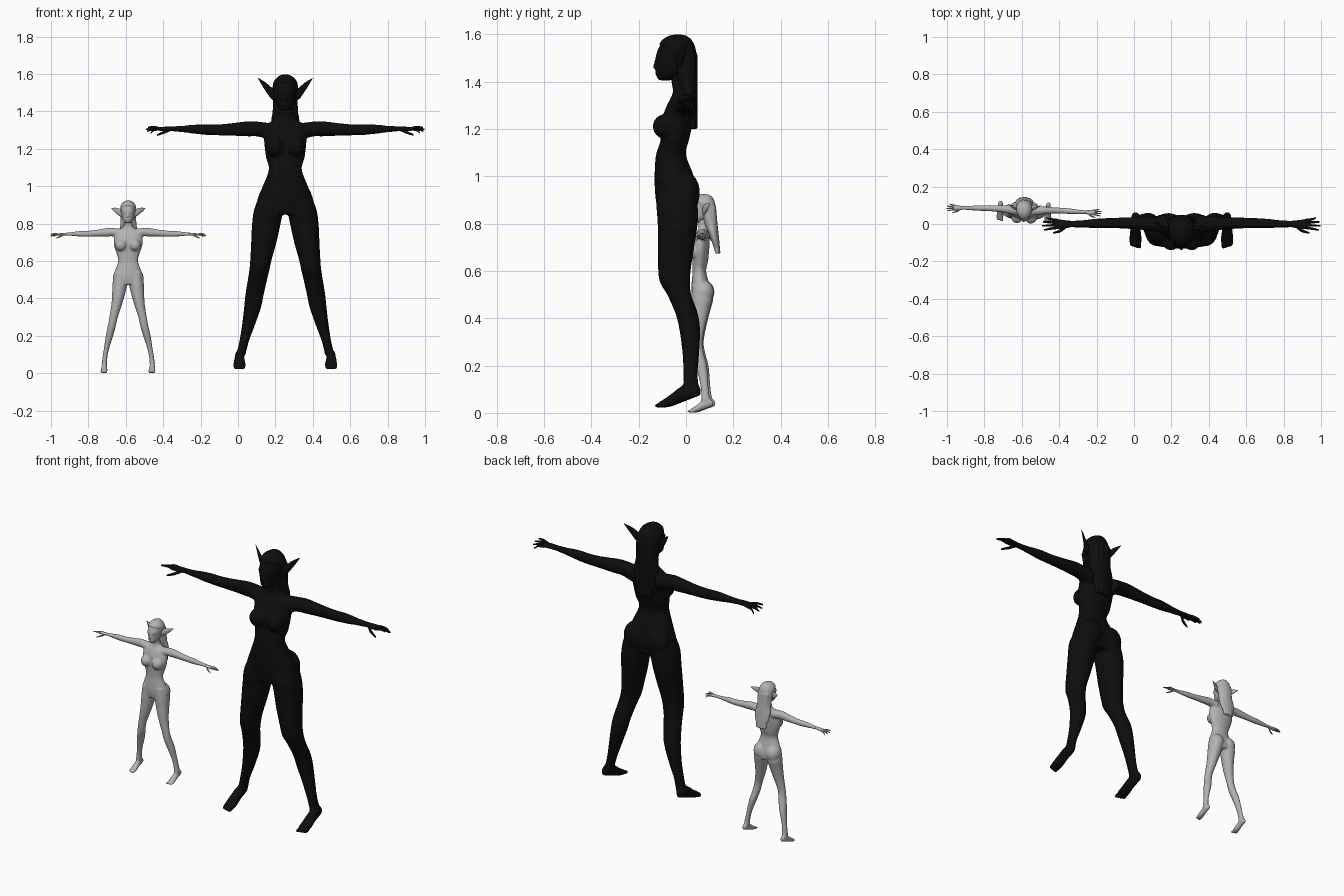
import bpy, bmesh, math
from mathutils import Vector, Matrix

cube = bpy.data.objects.get("Cube")
if cube:
    bpy.data.objects.remove(cube)


def material(name, value):
    mat = bpy.data.materials.new(name)
    mat.use_nodes = True
    colour = (value, value, value, 1)
    mat.diffuse_color = colour
    mat.node_tree.nodes["Principled BSDF"].inputs["Base Color"].default_value = colour
    return mat


def resample(rows, steps=4):
    """Smooth a list of equal-length rows with a Catmull-Rom spline."""
    rows = [Vector(r) for r in rows]
    padded = [rows[0]] + rows + [rows[-1]]
    out = []
    for a, b, c, d in zip(padded, padded[1:], padded[2:], padded[3:]):
        for i in range(steps):
            t = i / steps
            out.append(0.5 * (2 * b + (c - a) * t + (2 * a - 5 * b + 4 * c - d) * t * t
                              + (3 * b - a - 3 * c + d) * t ** 3))
    return out + [rows[-1]]


def tube(bm, rows, axis, sides=24):
    """Loft ellipses; each row is x, y, z and two radii across the axis."""
    rings = []
    for x, y, z, ra, rb in resample(rows):
        ring = []
        for i in range(sides):
            a = math.tau * i / sides
            u, v = ra * math.cos(a), rb * math.sin(a)
            offset = {"X": (0, u, v), "Y": (u, 0, v), "Z": (u, v, 0)}[axis]
            ring.append(bm.verts.new(Vector((x, y, z)) + Vector(offset)))
        rings.append(ring)
    for low, high in zip(rings, rings[1:]):
        for i in range(sides):
            j = (i + 1) % sides
            bm.faces.new((low[i], low[j], high[j], high[i]))
    bm.faces.new(rings[0])
    bm.faces.new(rings[-1])


def ball(bm, centre, radii):
    matrix = Matrix.Translation(centre) @ Matrix.Diagonal((*radii, 1))
    bmesh.ops.create_uvsphere(bm, u_segments=20, v_segments=12, radius=1, matrix=matrix)


def upright(side, rows):
    """Turn z, inner, outer, front, back rows into upright tube rows."""
    return [(side * (i + o) / 2, (f + b) / 2, z, (o - i) / 2, (b - f) / 2)
            for z, i, o, f, b in rows]


def finish(bm, name, fig, voxel=0):
    bmesh.ops.recalc_face_normals(bm, faces=bm.faces)
    for face in bm.faces:
        face.smooth = True
    mesh = bpy.data.meshes.new(name)
    bm.to_mesh(mesh)
    bm.free()
    mesh.materials.append(fig["material"])
    obj = bpy.data.objects.new(fig["name"] + "_" + name, mesh)
    bpy.context.collection.objects.link(obj)
    obj.location = fig["place"]
    obj.rotation_euler.z = fig["turn"]
    if voxel:
        # Fuse overlapping shapes into one soft skin
        fuse = obj.modifiers.new("fuse", "REMESH")
        fuse.mode = "VOXEL"
        fuse.voxel_size = voxel
        fuse.use_smooth_shade = True
        soften = obj.modifiers.new("soften", "SMOOTH")
        soften.factor = 0.5
        soften.iterations = 4


def build_body(fig):
    bm = bmesh.new()
    k = fig["limb"]
    tube(bm, upright(1, [(z, -w, w, f, b) for z, w, f, b in fig["torso"]]), "Z", 32)
    for s in (-1, 1):
        tube(bm, upright(s, fig["leg"]), "Z")
        # Soft chest and hip forms
        for (x, y, z), radii in fig["forms"]:
            ball(bm, (s * x, y, z), radii)

        # Arm
        def arm_point(x, y, z):
            return s * k * x, k * y, fig["arm_z"] + k * z - fig["arm_drop"] * x
        arm = [(.08, 0, -.01, .05, .045), (.15, 0, .004, .042, .04), (.2, .003, .005, .036, .041),
               (.3, .005, .001, .03, .033), (.38, .005, -.001, .028, .029),
               (.45, .003, .002, .026, .028), (.55, 0, .004, .019, .018), (.61, 0, .005, .018, .014)]
        tube(bm, [(*arm_point(x, y, z), k * a, k * b) for x, y, z, a, b in arm], "X")

        # Raised heel foot with toes
        def foot_point(x, y, z):
            return s * (fig["foot_x"] + k * x), k * y + fig["foot_y"], fig["floor"] + k * z
        foot = [(0, .062, .068, .012, .016), (0, .04, .075, .023, .03), (0, -.015, .06, .026, .036),
                (0, -.065, .032, .033, .026), (0, -.1, .018, .034, .016), (0, -.115, .014, .03, .011)]
        tube(bm, [(*foot_point(x, y, z), k * a, k * b) for x, y, z, a, b in foot], "Y")
        for i in range(5):
            ball(bm, foot_point(-.026 + .013 * i, -.118 + .004 * i, .011),
                 (.0075 * k, .02 * k, .01 * k))
    finish(bm, "body", fig, .0085 * k)


def build_hands(fig):
    k = fig["limb"]
    for s, label in ((1, "left"), (-1, "right")):
        bm = bmesh.new()

        def point(x, y, z):
            return s * k * x, k * y, fig["arm_z"] + k * z - fig["arm_drop"] * x
        palm = [(.59, 0, .005, .017, .013), (.63, -.002, .005, .023, .012), (.67, 0, .004, .027, .01),
                (.68, 0, .004, .024, .007)]
        tube(bm, [(*point(x, y, z), k * a, k * b) for x, y, z, a, b in palm], "X", 16)
        # Four spread fingers and a thumb
        for i in range(4):
            y, tip = -.02 + .0135 * i, (.735, .745, .74, .72)[i]
            rise = .012 - .01 * i
            rows = [(.665, y, .004, .0075, .008), (.7, y * 1.25, .008 + rise / 2, .0065, .007),
                    (tip, y * 1.6, rise, .004, .004)]
            tube(bm, [(*point(x, v, z), k * a, k * b) for x, v, z, a, b in rows], "X", 10)
        thumb = [(.615, -.012, .002, .01, .01), (.645, -.035, -.012, .009, .009),
                 (.685, -.048, -.028, .004, .005)]
        tube(bm, [(*point(x, y, z), k * a, k * b) for x, y, z, a, b in thumb], "X", 10)
        finish(bm, label + "_hand", fig)


def build_head(fig):
    k, shift, crown = fig["head"], fig["head_y"], fig["crown"]

    def point(x, y, depth):
        return k * x, k * y + shift, crown - k * depth

    def column(bm, rows, sway=0):
        tube(bm, [(*point(0, (f + b) / 2 + sway * max(0, d - .1), d), k * w, k * (b - f) / 2)
                  for d, w, f, b in rows], "Z", 32)

    # Skull and face
    bm = bmesh.new()
    column(bm, [(.006, .015, -.055, -.015), (.03, .05, -.1, .02), (.08, .059, -.125, .035),
                (.115, .057, -.126, .03), (.15, .049, -.126, .01), (.175, .036, -.125, -.03),
                (.193, .016, -.115, -.06)])
    nose = [(.095, .005, .006), (.12, .009, .011), (.137, .013, .017), (.146, .009, .007)]
    tube(bm, [(*point(0, -.124, d), k * w, k * r) for d, w, r in nose], "Z", 12)
    for depth, width in ((.158, .018), (.166, .014)):
        ball(bm, point(0, -.121, depth), (k * width, k * .01, k * .005))
    for s in (-1, 1):
        ball(bm, point(s * .025, -.112, .106), (k * .014, k * .01, k * .007))
        ball(bm, point(s * .026, -.112, .09), (k * .019, k * .012, k * .005))
    finish(bm, "head", fig, .006 * k)

    # Long hair down the back
    bm = bmesh.new()
    sway = fig["sway"]
    column(bm, [(0, .014, -.06, -.01), (.012, .04, -.088, .015), (.04, .063, -.113, .035),
                (.075, .069, -.09, .043), (.13, .067, -.055, .043), (.2, .069, -.04, .045),
                (.26, .078, -.02, .047), (.33, .068, 0, .047), (.4, .035, .015, .04)], sway)
    for x in (-.04, -.014, .014, .04):
        back = .036 - 6 * x * x
        locks = [(d, back + sway * max(0, d - .1)) for d in (.08, .16, .25, .33, .4)]
        tube(bm, [(*point(x, y, d), k * .015, k * .014) for d, y in locks], "Z", 12)
    finish(bm, "hair", fig, .008 * k)

    # Long pointed ears
    for s, label in ((1, "left"), (-1, "right")):
        bm = bmesh.new()
        tip = fig["ear_tip"]
        rows = [(.05, -.035, .115, .008, .026), (.075, -.025, .1, .012, .031),
                (.11, -.008, (tip + .1) / 2, .008, .021), (.145, .012, tip, .001, .002)]
        tube(bm, [(*point(s * x, y, d), k * a, k * b) for x, y, d, a, b in rows], "X", 16)
        finish(bm, label + "_ear", fig)


tall = dict(
    name="tall_figure", material=material("matte black", .004), place=(.253, 0, 0), turn=0,
    limb=1, arm_z=1.302, arm_drop=0, foot_x=.245, foot_y=0, floor=.02,
    head=1, head_y=0, crown=1.598, sway=0, ear_tip=.022,
    torso=[(1.45, .036, -.07, 0), (1.39, .04, -.06, .01), (1.355, .062, -.055, .025),
           (1.33, .1, -.065, .033), (1.29, .115, -.085, .035), (1.23, .113, -.105, .03),
           (1.15, .103, -.108, .012), (1.09, .088, -.127, 0), (1, .121, -.133, .033),
           (.92, .152, -.13, .045), (.85, .15, -.12, .04)],
    leg=[(.95, .01, .135, -.11, .045), (.88, .01, .166, -.125, .05), (.8, .025, .178, -.12, .05),
         (.7, .047, .183, -.12, .035), (.6, .075, .188, -.118, .02), (.55, .085, .193, -.11, .018),
         (.5, .097, .201, -.08, .022), (.42, .115, .214, -.045, .05), (.35, .13, .221, -.028, .06),
         (.25, .165, .233, -.015, .056), (.17, .195, .246, -.012, .05), (.1, .212, .262, -.01, .055)],
    forms=[((.055, -.09, 1.21), (.05, .051, .052)), ((.07, .003, .93), (.075, .056, .085))])

small = dict(
    name="small_figure", material=material("light grey", .45), place=(-.587, .075, 0),
    turn=math.radians(-2), limb=.557, arm_z=.756, arm_drop=.025, foot_x=.128, foot_y=.01, floor=0,
    head=.63, head_y=.022, crown=.924, sway=.1, ear_tip=.066,
    torso=[(.84, .021, -.027, .012), (.79, .023, -.022, .016), (.773, .04, -.025, .022),
           (.755, .066, -.035, .025), (.72, .077, -.048, .025), (.68, .075, -.05, .022),
           (.64, .062, -.048, .018), (.6, .053, -.047, .01), (.55, .07, -.051, .022),
           (.51, .083, -.052, .033), (.475, .075, -.047, .033)],
    leg=[(.54, .005, .075, -.048, .03), (.48, .005, .084, -.051, .038), (.44, .012, .085, -.051, .028),
         (.37, .032, .089, -.05, .01), (.3, .055, .1, -.045, -.003), (.25, .066, .109, -.041, .004),
         (.2, .08, .12, -.03, .017), (.14, .1, .129, -.015, .022), (.09, .111, .137, -.007, .026),
         (.05, .114, .143, -.007, .034)],
    forms=[((.037, -.04, .685), (.032, .032, .032)), ((.04, 0, .51), (.042, .044, .05))])

for figure in (tall, small):
    build_body(figure)
    build_hands(figure)
    build_head(figure)
